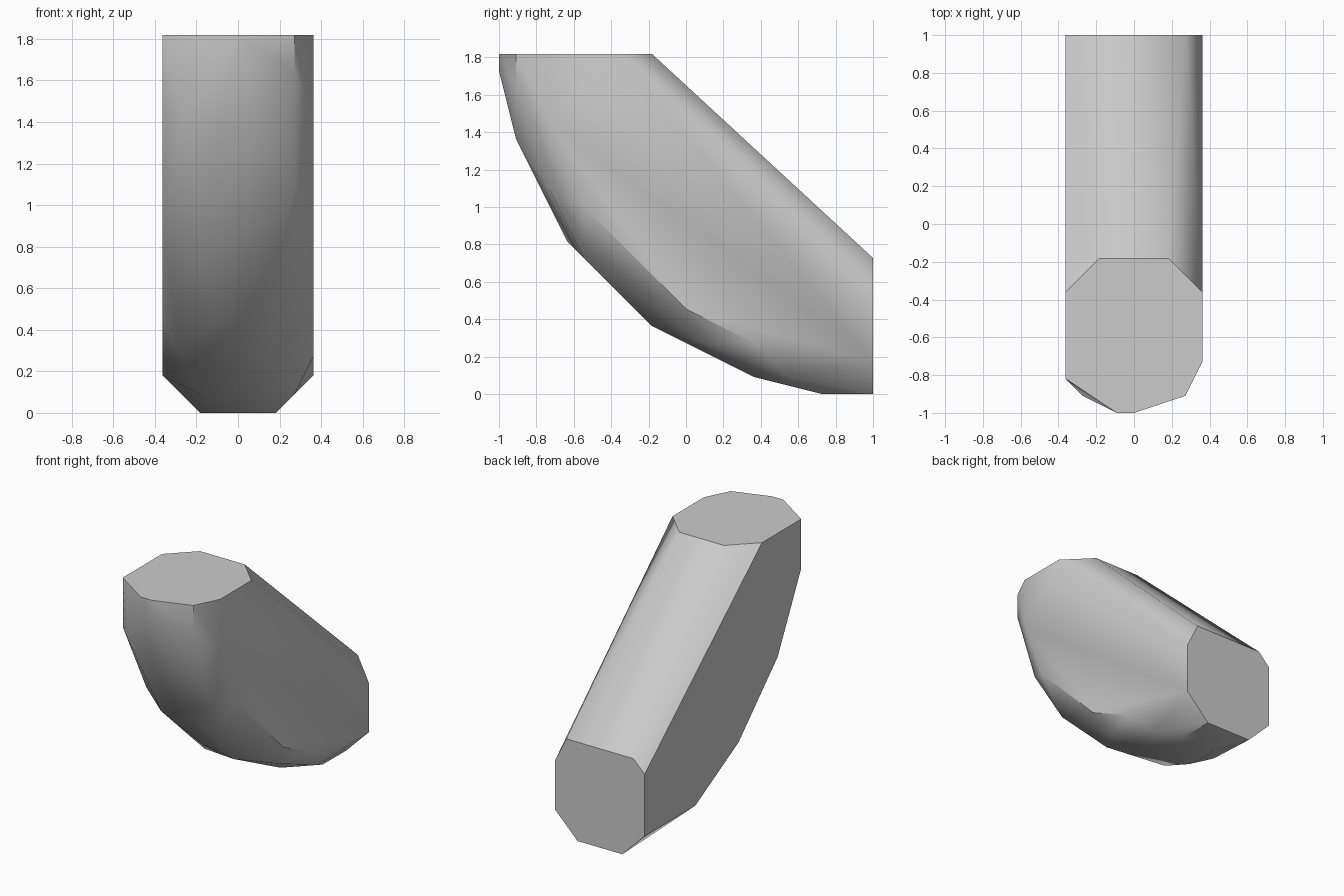
import bpy
import bmesh
import math

default_cube = bpy.data.objects.get("Cube")
if default_cube:
    bpy.data.objects.remove(default_cube, do_unlink=True)

UNIT = 1 / 11          # the block is laid out on an even grid
HALF_WIDTH = 4         # half of the body width, in grid units
TOP, BACK = 20, 11     # flat top and flat back positions, in grid units


def make_material(name, colour):
    material = bpy.data.materials.new(name)
    material.use_nodes = True
    material.diffuse_color = colour
    shader = material.node_tree.nodes["Principled BSDF"]
    shader.inputs["Base Color"].default_value = colour
    return material


def hull_object(name, points, material):
    """Wrap a faceted skin around the corner points."""
    bm = bmesh.new()
    for point in points:
        bm.verts.new([value * UNIT for value in point])
    result = bmesh.ops.convex_hull(bm, input=bm.verts)
    spare = {v for v in result["geom_interior"] if isinstance(v, bmesh.types.BMVert)}
    bmesh.ops.delete(bm, geom=list(spare), context="VERTS")
    bmesh.ops.dissolve_limit(bm, angle_limit=math.radians(0.5),
                             verts=bm.verts, edges=bm.edges)
    bmesh.ops.recalc_face_normals(bm, faces=bm.faces)
    mesh = bpy.data.meshes.new(name)
    bm.to_mesh(mesh)
    bm.free()
    mesh.materials.append(material)
    obj = bpy.data.objects.new(name, mesh)
    bpy.context.collection.objects.link(obj)
    return obj


# Side wall outlines as (y, z), one for each side
left_wall = [(-4, TOP), (-8, TOP), (-8, 16), (-6, 11), (0, 5), (4, 3), (BACK, 2), (BACK, 6)]
right_wall = [(-4, TOP), (-9, TOP), (-9, 16), (-6, 10), (-1, 5), (4.5, 2), (BACK, 2), (BACK, 7)]
corners = [(HALF_WIDTH, y, z) for y, z in left_wall]
corners += [(-HALF_WIDTH, y, z) for y, z in right_wall]

# Chamfered corners shared by both sides: slope top, slope foot, base
for side in (-1, 1):
    corners += [(side * 2, -2, TOP), (side * 3, BACK, 8), (side * 2, BACK, 0)]

# Rounded nose and belly, from the top down
corners += [(0, -11, TOP), (-1, -11, TOP), (0, -11, 19),
            (3, -10, TOP), (3, -10, 18), (-3, -10, 16),
            (1, -10, 15), (-1, -10, 15), (3, -8, 12),
            (-2, -7, 9), (2, -6, 8), (-1, -3, 5),
            (1, -2, 4), (-3, 0, 3), (3, 1, 3),
            (-2, 4, 1), (1, 4, 1), (3, 6, 1),
            (-1, 8, 0), (2, 8, 0)]

grey = make_material("plain_grey", (0.6, 0.6, 0.6, 1))
body = hull_object("sloped_block", corners, grey)

# Smooth the shallow facets and keep the strong edges crisp
bpy.ops.object.select_all(action="DESELECT")
body.select_set(True)
bpy.context.view_layer.objects.active = body
bpy.ops.object.shade_smooth_by_angle(angle=math.radians(35))
